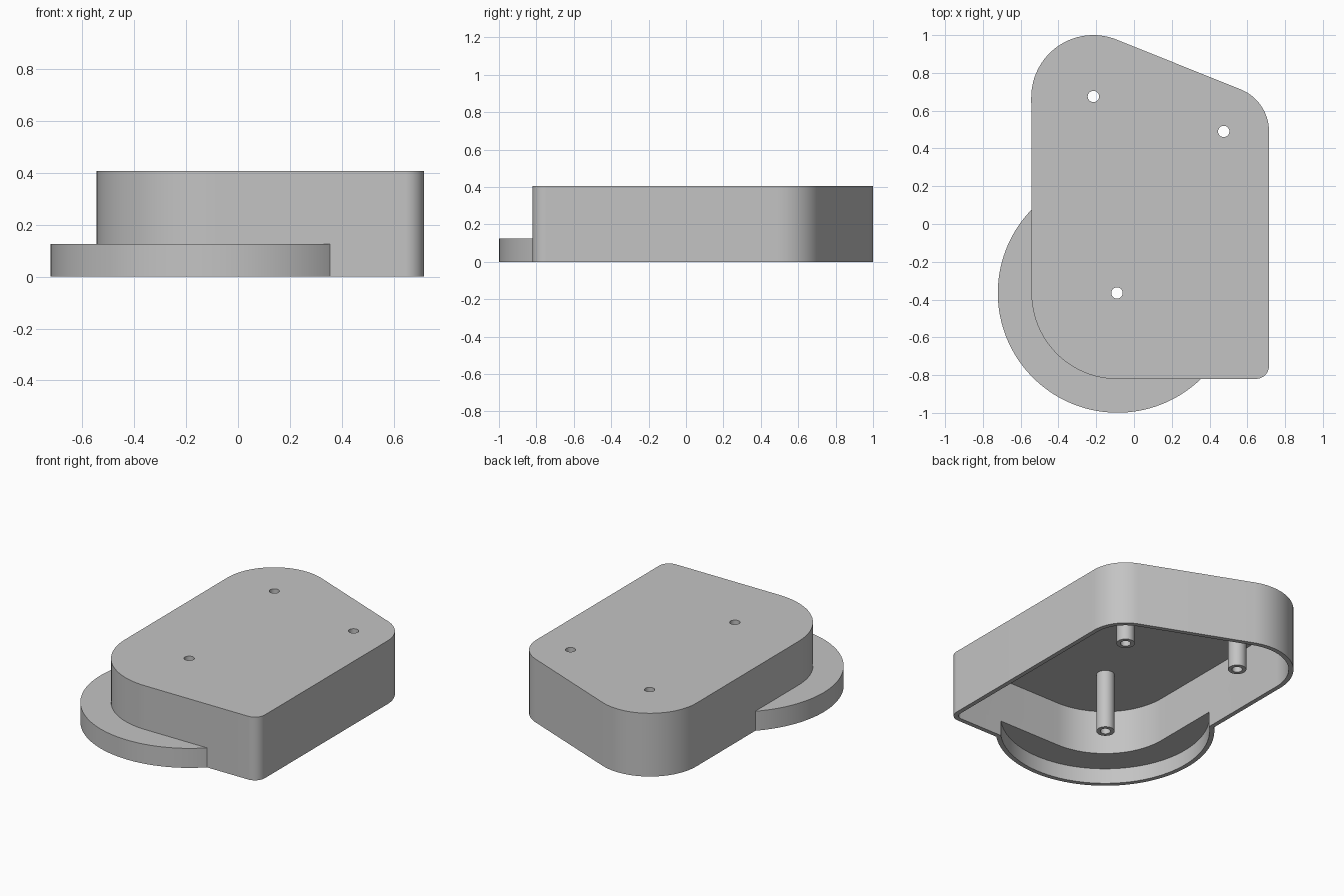
import bpy, bmesh, math
from mathutils import Vector
from mathutils.geometry import convex_hull_2d

default = bpy.data.objects.get("Cube")
if default:
    bpy.data.objects.remove(default, do_unlink=True)

HEIGHT, FLANGE_H, WALL = 0.405, 0.125, 0.028
POST_R, HOLE_R = 0.053, 0.03
DISC = (-0.087, -0.365, 0.634)
# Corner circles (x, y, radius) whose hull is the housing outline
CORNERS = [(-0.215, 0.671, 0.329), (0.475, 0.49, 0.24),
           (0.645, -0.75, 0.07), (-0.087, -0.365, 0.456)]
POSTS = {"back_right_post": (-0.215, 0.675), "back_left_post": (0.475, 0.49),
         "front_post": (-0.09, -0.365)}

gray = bpy.data.materials.new("plain gray")
gray.use_nodes = True
color = (0.55, 0.55, 0.55, 1)
gray.diffuse_color = color
gray.node_tree.nodes["Principled BSDF"].inputs["Base Color"].default_value = color


def prism(name, circles, z0, z1, inset=0.0, steps=96):
    """Extrude the hull of some circles from z0 to z1."""
    pts = [Vector((x + (r - inset) * math.cos(a), y + (r - inset) * math.sin(a)))
           for x, y, r in circles
           for a in (math.tau * i / steps for i in range(steps))]
    outline = [pts[i] for i in convex_hull_2d(pts)]
    bm = bmesh.new()
    face = bm.faces.new([bm.verts.new((p.x, p.y, z0)) for p in outline])
    new = bmesh.ops.extrude_face_region(bm, geom=[face])["geom"]
    bmesh.ops.translate(bm, vec=(0, 0, z1 - z0),
                        verts=[g for g in new if isinstance(g, bmesh.types.BMVert)])
    bmesh.ops.recalc_face_normals(bm, faces=bm.faces)
    mesh = bpy.data.meshes.new(name)
    bm.to_mesh(mesh)
    bm.free()
    mesh.materials.append(gray)
    obj = bpy.data.objects.new(name, mesh)
    bpy.context.collection.objects.link(obj)
    return obj


def combine(target, tool, operation):
    """Apply a boolean and discard the tool."""
    mod = target.modifiers.new("combine", "BOOLEAN")
    mod.solver = "EXACT"
    mod.operation = operation
    mod.object = tool
    bpy.context.view_layer.objects.active = target
    bpy.ops.object.modifier_apply(modifier=mod.name)
    bpy.data.objects.remove(tool, do_unlink=True)


def smooth(obj):
    bpy.ops.object.select_all(action="DESELECT")
    obj.select_set(True)
    bpy.context.view_layer.objects.active = obj
    bpy.ops.object.shade_smooth_by_angle(angle=math.radians(30))


# Housing with the low round flange, hollowed from below
shell = prism("cover_shell", CORNERS, 0, HEIGHT)
combine(shell, prism("flange", [DISC], 0, FLANGE_H, steps=160), "UNION")
combine(shell, prism("housing_cavity", CORNERS, -0.1, HEIGHT - WALL, WALL), "DIFFERENCE")
combine(shell, prism("flange_cavity", [DISC], -0.1, FLANGE_H - WALL, WALL, 160), "DIFFERENCE")

# Hollow screw posts below the screw holes
for name, (x, y) in POSTS.items():
    hole = [(x, y, HOLE_R)]
    combine(shell, prism("hole", hole, -0.1, HEIGHT + 0.1, steps=32), "DIFFERENCE")
    post = prism(name, [(x, y, POST_R)], 0, HEIGHT - WALL, steps=32)
    combine(post, prism("bore", hole, -0.1, HEIGHT + 0.1, steps=32), "DIFFERENCE")
    smooth(post)
smooth(shell)
